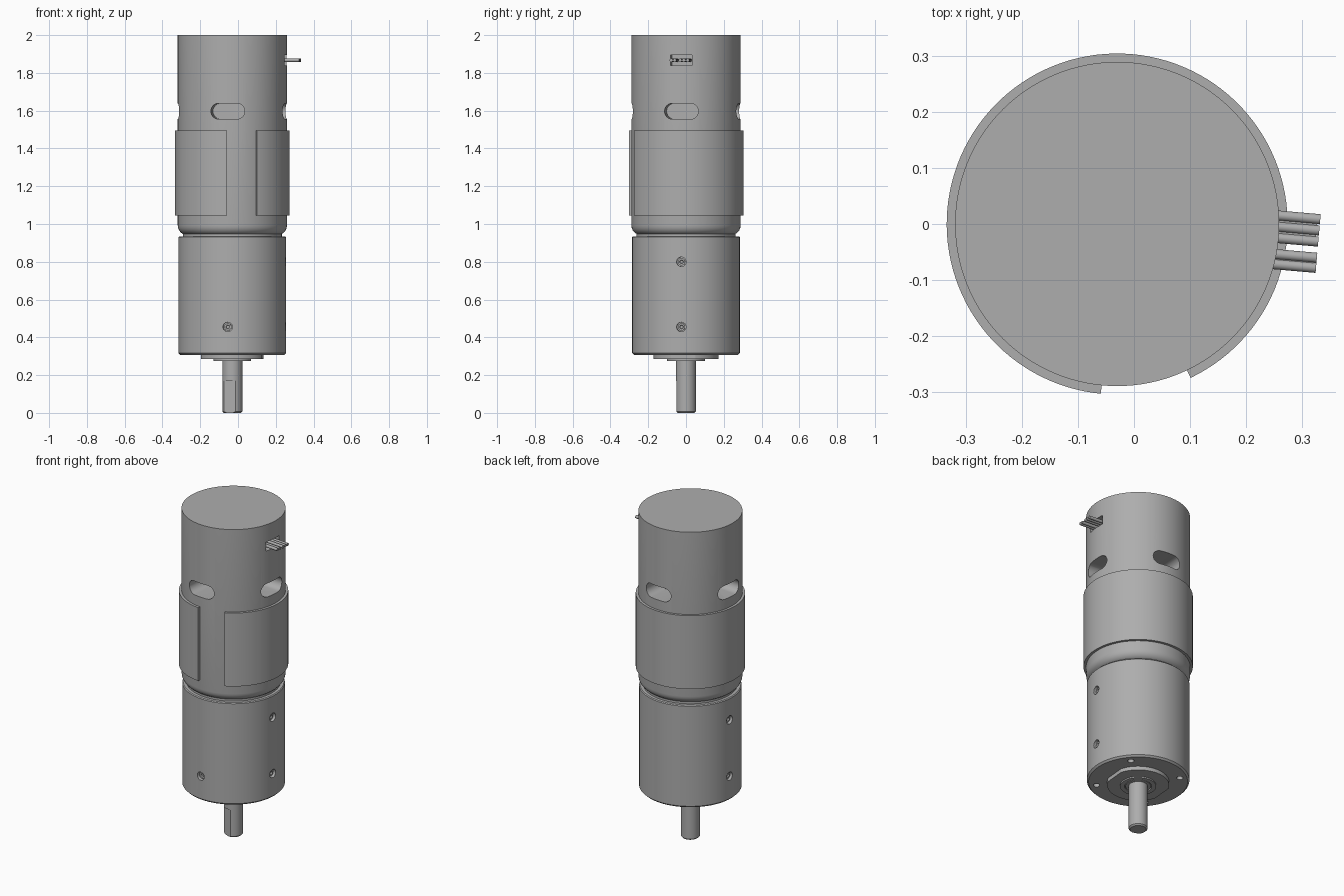
import bpy, bmesh, math
from mathutils import Matrix, Vector

if "Cube" in bpy.data.objects:
    bpy.data.objects.remove(bpy.data.objects["Cube"])

AXIS = Vector((-0.03, 0, 0))      # motor axis
TWIST = math.radians(-5)          # every side feature is turned by this much
SEG = 128

grey = bpy.data.materials.new("metal grey")
grey.use_nodes = True
colour = (0.42, 0.42, 0.42, 1)
grey.diffuse_color = colour
grey.node_tree.nodes["Principled BSDF"].inputs["Base Color"].default_value = colour


def finish(name, bm, matrix=Matrix()):
    bmesh.ops.remove_doubles(bm, verts=bm.verts, dist=1e-5)
    bmesh.ops.recalc_face_normals(bm, faces=bm.faces)
    bm.transform(matrix)
    mesh = bpy.data.meshes.new(name)
    bm.to_mesh(mesh)
    bm.free()
    mesh.materials.append(grey)
    ob = bpy.data.objects.new(name, mesh)
    bpy.context.collection.objects.link(ob)
    return ob


def lathe(name, profile, matrix=Matrix.Translation(AXIS), seg=SEG):
    """Revolve (radius, z) points about z."""
    bm = bmesh.new()
    verts = [bm.verts.new((r, 0, z)) for r, z in profile]
    edges = [bm.edges.new(pair) for pair in zip(verts, verts[1:])]
    bmesh.ops.spin(bm, geom=verts + edges, axis=(0, 0, 1), cent=(0, 0, 0),
                   angle=math.tau, steps=seg, use_merge=True)
    return finish(name, bm, matrix)


def prism(name, outline, low, high, matrix):
    """Extrude an outline from z = low to z = high."""
    bm = bmesh.new()
    face = bm.faces.new([bm.verts.new((x, y, low)) for x, y in outline])
    out = bmesh.ops.extrude_face_region(bm, geom=[face])
    top = [v for v in out["geom"] if isinstance(v, bmesh.types.BMVert)]
    bmesh.ops.translate(bm, verts=top, vec=(0, 0, high - low))
    return finish(name, bm, matrix)


def side(angle, z):
    """Frame on the side: local z points outward, local y points up."""
    turn = Matrix.Rotation(angle + TWIST, 4, 'Z')
    frame = Matrix(((0, 0, 1, 0), (1, 0, 0, 0), (0, 1, 0, 0), (0, 0, 0, 1)))
    return Matrix.Translation(AXIS + Vector((0, 0, z))) @ turn @ frame


def rect(w, h, cx=0):
    return [(cx - w, -h), (cx + w, -h), (cx + w, h), (cx - w, h)]


def rod(r, low, high):
    return [(0, low), (r, low), (r, high), (0, high)]


def cut(ob, cutters):
    for c in cutters:
        c.hide_render = True
        mod = ob.modifiers.new("cut", 'BOOLEAN')
        mod.operation, mod.solver, mod.object = 'DIFFERENCE', 'EXACT', c
        bpy.context.view_layer.objects.active = ob
        bpy.ops.object.modifier_apply(modifier=mod.name)
        bpy.data.objects.remove(c)


def arc(r, cx, cy, a, b, n):
    return [(cx + r * math.cos(math.radians(a + (b - a) * i / n)),
             cy + r * math.sin(math.radians(a + (b - a) * i / n))) for i in range(n + 1)]


quarters = [i * math.pi / 2 for i in range(4)]

# Hollow motor can with a rounded lower rim, vent slots and a cable opening
can = lathe("motor_can", [(0, 0.942)] + arc(0.05, 0.239, 0.992, -90, 0, 6)
            + [(0.289, 2), (0, 2), (0, 1.975), (0.269, 1.975), (0.269, 0.99), (0, 0.99), (0, 0.942)])
stadium = arc(0.042, 0.048, 0, -90, 90, 12) + arc(0.042, -0.048, 0, 90, 270, 12)
cut(can, [prism("slot_cutter", stadium, 0.15, 0.4, side(a, 1.597)) for a in quarters]
    + [prism("cable_cutter", rect(0.057, 0.028), 0.2, 0.4, side(0, 1.867))])

# Wrap-around sleeve, open at the front
start, end = -64.5, 264.5
sleeve = prism("sleeve", arc(0.304, 0, 0, start, end, 110) + arc(0.288, 0, 0, end, start, 110),
               1.045, 1.495, Matrix.Translation(AXIS))

# Gearbox with countersunk side screws and face mounting holes
gearbox = lathe("gearbox", [(0, 0.307), (0.275, 0.307), (0.285, 0.317),
                            (0.285, 0.93), (0.28, 0.935), (0, 0.935)])
screws = [(0, 0.8), (0, 0.455), (2, 0.8), (2, 0.455), (3, 0.455)]
holes = [lathe("hole_cutter", rod(0.025, 0.262, 0.35), side(quarters[q], z), 24) for q, z in screws]
for a in quarters:
    spot = Matrix.Rotation(a + math.pi / 4 + TWIST, 4, 'Z') @ Vector((0.235, 0, 0))
    holes.append(lathe("mount_cutter", rod(0.018, 0.2, 0.36), Matrix.Translation(AXIS + spot), 24))
cut(gearbox, holes)
for i, (q, z) in enumerate(screws):
    lathe(f"side_screw_{i + 1}", [(0, 0.255), (0.019, 0.255), (0.019, 0.272), (0.01, 0.272),
                                  (0.008, 0.264), (0, 0.264)], side(quarters[q], z), 24)

# Neck between gearbox and can
lathe("neck", rod(0.262, 0.925, 0.95))

# Output boss with two flats, and the bearing rings below it
boss = lathe("output_boss", rod(0.172, 0.284, 0.315))
cut(boss, [prism("flat_cutter", rect(0.3, 0.2), 0.16, 0.4, side(a, 0.3)) for a in (0, math.pi)])
lathe("bearing_ring", [(0.075, 0.3), (0.075, 0.276), (0.1, 0.276), (0.1, 0.3)])
lathe("bearing_seal", rod(0.07, 0.278, 0.3))

# Output shaft with a D-shaped end
shaft = lathe("output_shaft", [(0, 0), (0.045, 0), (0.053, 0.008), (0.053, 0.31), (0, 0.31)], seg=48)
cut(shaft, [prism("shaft_cutter", rect(0.1, 0.1), 0.042, 0.15, side(math.radians(255), 0.07))])

# Cable wires leaving the can
for i, offset in enumerate((0.04, 0.02, 0, -0.029, -0.047)):
    wire = side(0, 1.867) @ Matrix.Translation((offset, 0, 0))
    lathe(f"wire_{i + 1}", rod(0.009, 0.2, 0.36), wire, 16)
prism("wire_web", rect(0.028, 0.003, 0.02), 0.2, 0.355, side(0, 1.867))
prism("wire_web_small", rect(0.015, 0.003, -0.038), 0.2, 0.355, side(0, 1.867))

# Smooth round walls, keep the edges crisp
for ob in bpy.context.scene.objects:
    ob.select_set(ob.type == 'MESH')
bpy.context.view_layer.objects.active = can
bpy.ops.object.shade_smooth_by_angle(angle=math.radians(30))
